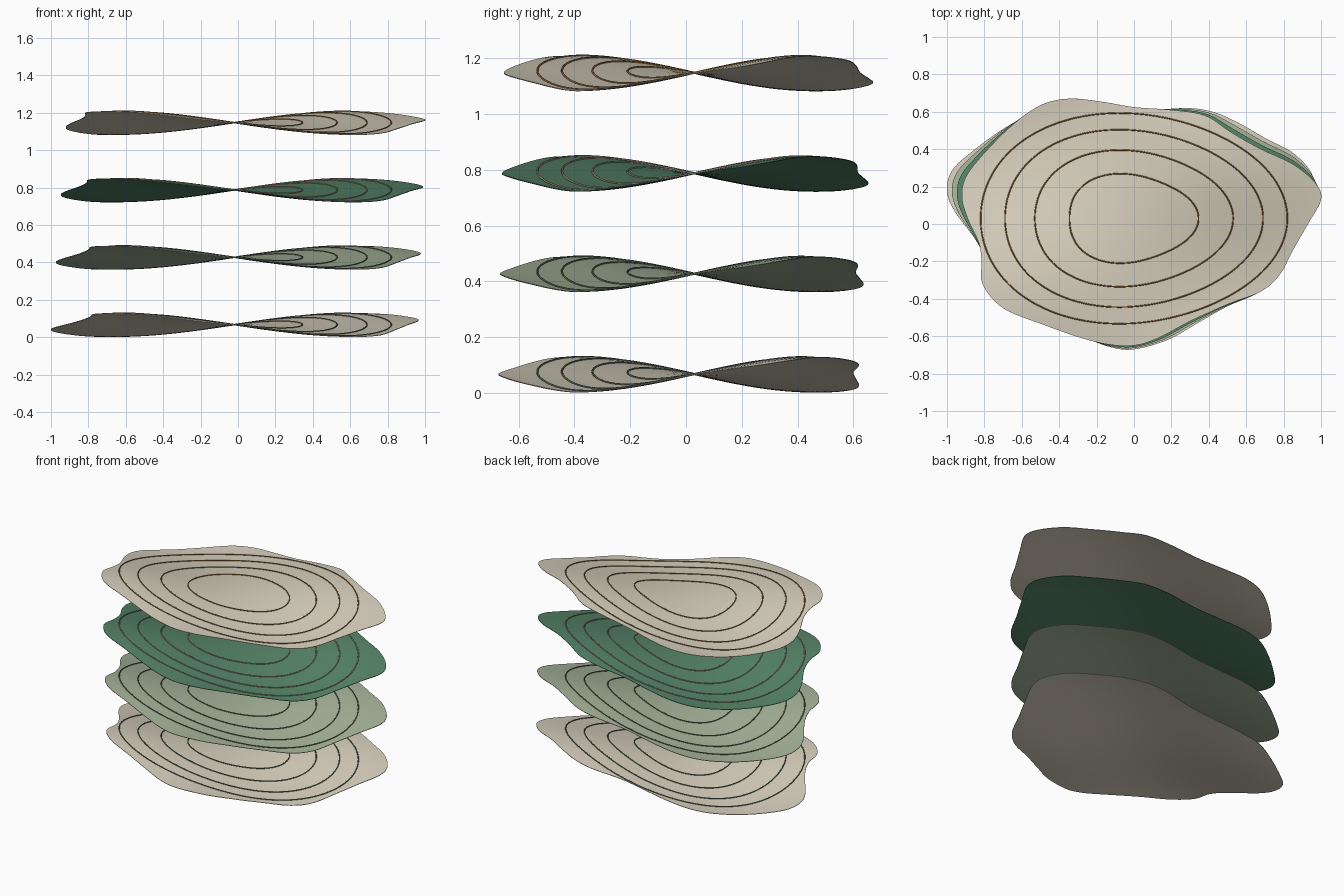
import bpy
import bmesh
import math
from mathutils import Vector

if "Cube" in bpy.data.objects:
    bpy.data.objects.remove(bpy.data.objects["Cube"], do_unlink=True)

CENTRE = Vector((-0.02, 0.03))
THICKNESS = 0.003
SPACING = 0.36
BASE_HEIGHT = 0.065
LINE_RADIUS = 0.0036

# Outline control points, counterclockwise, for the highest and lowest sheet
TOP_OUTLINE = [
    (1, .13), (.97, .22), (.85, .32), (.68, .4), (.52, .49), (.38, .58), (.2, .61), (0, .625),
    (-.18, .655), (-.35, .67), (-.5, .635), (-.65, .53), (-.8, .38), (-.9, .25), (-.92, .14),
    (-.89, .03), (-.83, -.1), (-.815, -.2), (-.81, -.32), (-.7, -.45), (-.48, -.54),
    (-.28, -.61), (-.13, -.645), (0, -.65), (.13, -.61), (.3, -.52), (.5, -.43), (.68, -.36),
    (.78, -.27), (.85, -.14), (.93, 0)]
BOTTOM_OUTLINE = [
    (.96, .16), (.95, .27), (.85, .38), (.7, .46), (.56, .54), (.42, .6), (.27, .62), (.05, .6),
    (-.15, .61), (-.35, .62), (-.52, .6), (-.68, .52), (-.85, .4), (-.97, .29), (-1, .18),
    (-.96, .07), (-.85, -.08), (-.79, -.2), (-.77, -.33), (-.66, -.44), (-.46, -.53),
    (-.26, -.61), (-.12, -.66), (0, -.67), (.18, -.62), (.34, -.53), (.5, -.44), (.66, -.37),
    (.76, -.28), (.83, -.13), (.9, .02)]


def make_material(name, srgb):
    colour = [((c / 255 + 0.055) / 1.055) ** 2.4 for c in srgb] + [1.0]
    material = bpy.data.materials.new(name)
    material.use_nodes = True
    material.diffuse_color = colour
    material.node_tree.nodes["Principled BSDF"].inputs["Base Color"].default_value = colour
    return material


def wave(x, y):
    """Saddle-like ripple shared by all the sheets."""
    return 0.0625 * math.sin(2.4 * (x - CENTRE.x)) * math.sin(3.6 * (y - CENTRE.y))


def smooth_loop(points, steps=6):
    """Closed Catmull-Rom curve through the points."""
    loop = []
    n = len(points)
    for i in range(n):
        a, b, c, d = (points[(i + k) % n] for k in (-1, 0, 1, 2))
        for s in range(steps):
            t = s / steps
            loop.append(0.5 * (2 * b + (c - a) * t + (2 * a - 5 * b + 4 * c - d) * t ** 2
                               + (3 * b - a - 3 * c + d) * t ** 3))
    return loop


def activate(obj):
    bpy.ops.object.select_all(action="DESELECT")
    obj.select_set(True)
    bpy.context.view_layer.objects.active = obj


def make_sheet(name, blend, height, material, rows=24):
    """Wavy sheet, its outline blended between the lowest and highest."""
    outline = smooth_loop([Vector(b).lerp(Vector(t), blend)
                           for b, t in zip(BOTTOM_OUTLINE, TOP_OUTLINE)])
    bm = bmesh.new()
    middle = bm.verts.new((CENTRE.x, CENTRE.y, height))
    previous = None
    for row in range(1, rows + 1):
        ring = []
        for point in outline:
            p = CENTRE.lerp(point, row / rows)
            ring.append(bm.verts.new((p.x, p.y, height + wave(p.x, p.y))))
        for i in range(len(ring)):
            j = (i + 1) % len(ring)
            if previous:
                bm.faces.new((previous[i], ring[i], ring[j], previous[j]))
            else:
                bm.faces.new((middle, ring[i], ring[j]))
        previous = ring
    mesh = bpy.data.meshes.new(name)
    bm.to_mesh(mesh)
    bm.free()
    mesh.materials.append(material)
    obj = bpy.data.objects.new(name, mesh)
    bpy.context.collection.objects.link(obj)
    activate(obj)
    solid = obj.modifiers.new("thickness", "SOLIDIFY")
    solid.thickness = THICKNESS
    solid.offset = 0
    bpy.ops.object.modifier_apply(modifier=solid.name)
    bpy.ops.object.shade_smooth_by_angle()


def make_contour(name, radius, height, material, count=144):
    """Thin egg-shaped line half sunk into the upper face of a sheet."""
    curve = bpy.data.curves.new(name, "CURVE")
    curve.dimensions = "3D"
    curve.bevel_depth = LINE_RADIUS
    curve.bevel_resolution = 2
    spline = curve.splines.new("POLY")
    spline.points.add(count - 1)
    spline.use_cyclic_u = True
    for i, point in enumerate(spline.points):
        t = math.tau * i / count
        r = radius + 0.02 * math.cos(3 * t)
        x = CENTRE.x + r * math.cos(t)
        y = CENTRE.y + 0.685 * r * math.sin(t)
        point.co = (x, y, height + wave(x, y) + LINE_RADIUS - THICKNESS / 4, 1)
    curve.materials.append(material)
    obj = bpy.data.objects.new(name, curve)
    bpy.context.collection.objects.link(obj)
    activate(obj)
    bpy.ops.object.convert(target="MESH")
    bpy.ops.object.shade_smooth_by_angle(angle=math.radians(60))


beige = make_material("beige", (216, 208, 190))
sage = make_material("sage green", (166, 180, 154))
green = make_material("deep green", (86, 133, 104))
moss = make_material("moss line", (92, 108, 88))
taupe = make_material("taupe line", (168, 146, 130))
brown = make_material("brown line", (146, 106, 56))

# Sheets from lowest to highest, each with four contour lines
layers = [("lowest", beige, moss), ("lower", sage, moss),
          ("upper", green, taupe), ("highest", beige, brown)]
for level, (label, sheet_colour, line_colour) in enumerate(layers):
    height = BASE_HEIGHT + SPACING * level
    make_sheet(label + "_sheet", level / 3, height, sheet_colour)
    for number, radius in enumerate((0.345, 0.53, 0.69, 0.82), 1):
        make_contour(f"{label}_contour_{number}", radius, height, line_colour)
